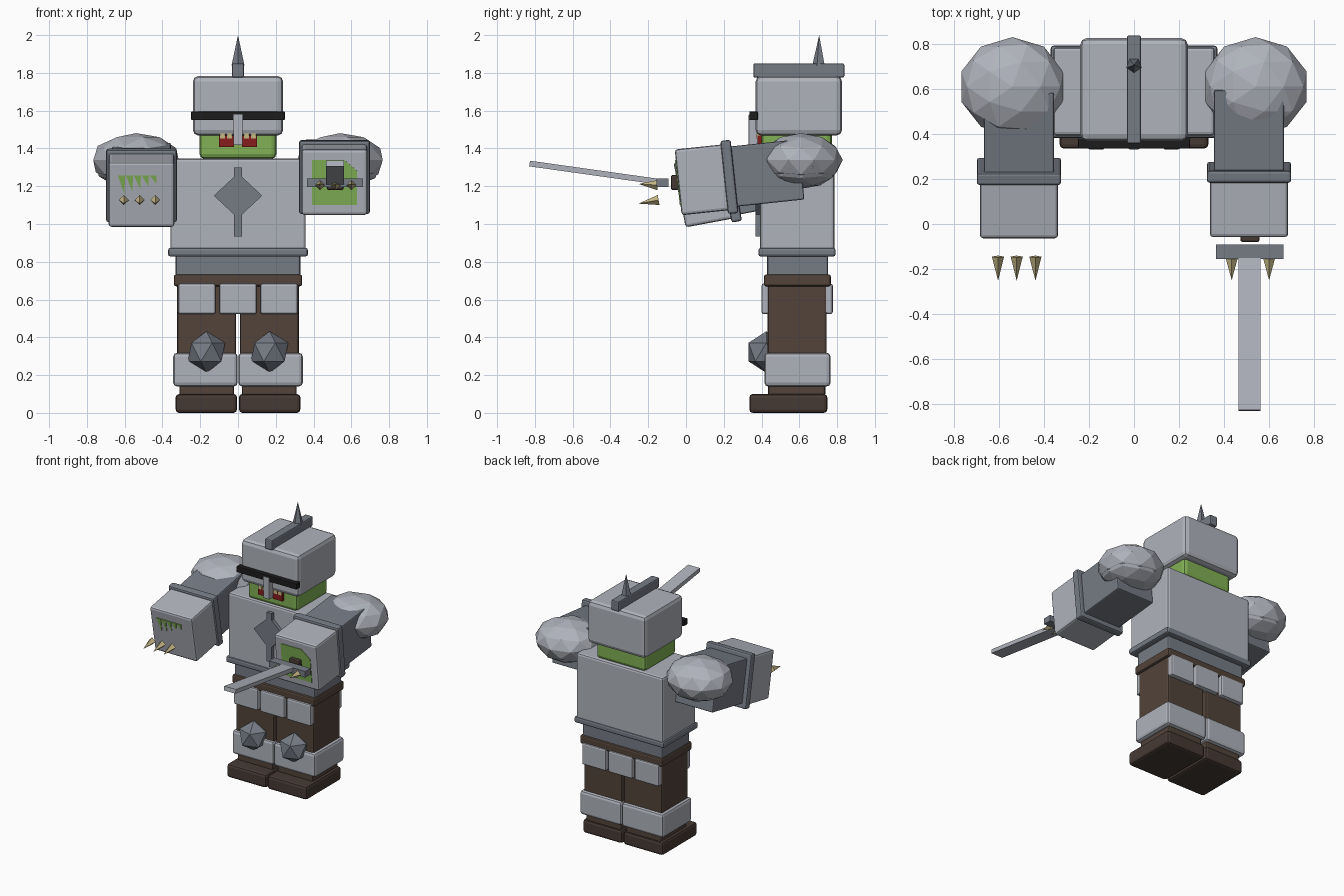
import bpy, bmesh, math
from mathutils import Matrix, Vector

if "Cube" in bpy.data.objects:
    bpy.data.objects.remove(bpy.data.objects["Cube"])


def material(name, r, g, b):
    m = bpy.data.materials.new(name)
    m.use_nodes = True
    m.diffuse_color = (r, g, b, 1)
    m.node_tree.nodes["Principled BSDF"].inputs["Base Color"].default_value = (r, g, b, 1)
    return m


STEEL = material("light steel", .43, .45, .50)
IRON = material("dark iron", .18, .20, .235)
GREEN = material("green skin", .22, .44, .09)
LEATHER = material("brown leather", .085, .057, .043)
BOOT = material("dark boot", .062, .042, .034)
BLACK = material("visor black", .012, .012, .012)
RED = material("dark red", .24, .012, .012)
BONE = material("bone", .56, .48, .24)


def finish(name, bm, mat, matrix=None, bevel=0):
    """Turn a bmesh into a flat-shaded object, with optional rounded edges."""
    if matrix:
        bm.transform(matrix)
    bmesh.ops.recalc_face_normals(bm, faces=bm.faces)
    mesh = bpy.data.meshes.new(name)
    bm.to_mesh(mesh)
    bm.free()
    mesh.materials.append(mat)
    ob = bpy.data.objects.new(name, mesh)
    bpy.context.collection.objects.link(ob)
    if bevel:
        mod = ob.modifiers.new("rounded edges", "BEVEL")
        mod.width, mod.segments = bevel, 2
    return ob


def box(name, mat, x, y, z, bevel=.012, matrix=None):
    """Box from (min, max) ranges."""
    bm = bmesh.new()
    bmesh.ops.create_cube(bm, size=1)
    for v in bm.verts:
        v.co = Vector([(r[0] + r[1]) / 2 + c * (r[1] - r[0]) for c, r in zip(v.co, (x, y, z))])
    return finish(name, bm, mat, matrix, bevel)


def ball(name, mat, centre, radii, detail):
    bm = bmesh.new()
    bmesh.ops.create_icosphere(bm, subdivisions=detail, radius=1)
    return finish(name, bm, mat, Matrix.Translation(centre) @ Matrix.Diagonal((*radii, 1)))


def cone(name, mat, base, tip, radius, sides):
    base, tip = Vector(base), Vector(tip)
    axis = tip - base
    bm = bmesh.new()
    bmesh.ops.create_cone(bm, cap_ends=True, segments=sides, radius1=radius, radius2=0, depth=axis.length)
    turn = axis.to_track_quat('Z', 'Y').to_matrix().to_4x4()
    return finish(name, bm, mat, Matrix.Translation((base + tip) / 2) @ turn)


def plate(name, mat, outline, front, depth, matrix=None):
    """Flat shape drawn in x and z, extruded backwards."""
    bm = bmesh.new()
    face = bm.faces.new([bm.verts.new((x, front, z)) for x, z in outline])
    new = bmesh.ops.extrude_face_region(bm, geom=[face])["geom"]
    bmesh.ops.translate(bm, vec=(0, depth, 0), verts=[g for g in new if isinstance(g, bmesh.types.BMVert)])
    return finish(name, bm, mat, matrix)


def sym(half):
    return (-half, half)


# Legs, boots and knee spikes
for side, s in (("left", 1), ("right", -1)):
    def span(a, b):
        return tuple(sorted((s * a, s * b)))
    box(side + "_boot", BOOT, span(.005, .33), (.335, .748), (0, .10), .018)
    box(side + "_ankle", LEATHER, span(.02, .31), (.435, .738), (.09, .15))
    box(side + "_shin_guard", STEEL, span(.002, .343), (.415, .765), (.14, .318), .02)
    box(side + "_leg", LEATHER, span(.01, .322), (.432, .745), (.30, .70))
    ball(side + "_knee_spike", IRON, (s * .167, .425, .322), (.11, .11, .11), 1)

# Hip plates, front and back
for where, y in (("front", (.40, .455)), ("back", (.72, .777))):
    for i in (-1, 0, 1):
        x = i * .218
        box(f"{where}_hip_plate", STEEL, (x - .099, x + .099), y, (.523, .685), .012)

# Belt, waist and chest
box("belt", LEATHER, sym(.34), (.413, .767), (.67, .733))
box("waist", IRON, sym(.33), (.43, .752), (.72, .84))
box("chest_rim", IRON, sym(.37), (.383, .792), (.828, .873))
box("chest", STEEL, sym(.358), (.393, .785), (.85, .1 + 1.247), .015)
w, d = .021, .128
plate("chest_emblem", IRON,
      [(-w, 1.30), (-w, 1.25), (-d, 1.15), (-w, 1.05), (-w, .935),
       (w, .935), (w, 1.05), (d, 1.15), (w, 1.25), (w, 1.30)], .367, .04)

# Head and helmet
box("jaw", GREEN, sym(.203), (.40, .772), (1.345, 1.50), .025)
box("helmet", STEEL, sym(.239), (.368, .826), (1.468, 1.784), .03)
box("visor_band", BLACK, sym(.248), (.335, .38), (1.55, 1.595), .004)
box("nose_guard", STEEL, sym(.025), (.332, .40), (1.418, 1.58), .004)
box("helmet_crest", IRON, sym(.031), (.357, .838), (1.775, 1.85), .008)
cone("helmet_spike", IRON, (0, .705, 1.84), (0, .705, 2), .036, 5)
for s in (-1, 1):
    box("mouth", RED, tuple(sorted((s * .022, s * .10))), (.378, .42), (1.408, 1.468), 0)
    for x in (.045, .082):
        box("tooth", BONE, (s * x - .014, s * x + .014), (.374, .42), (1.452, 1.478), 0)

# Shoulders and armoured arms, each tilted down about the shoulder
arms = {}
for side, s, pivot_z, tilt in (("left", 1, 1.288, 6), ("right", -1, 1.272, 10.5)):
    ball(side + "_shoulder_dome", STEEL, (s * .54, .61, 1.338), (.238, .22, .143), 2)
    ball(side + "_shoulder_underside", STEEL, (s * .54, .61, 1.305), (.22, .2, .118), 2)
    arm = Matrix.Translation((s * .511, .6, pivot_z)) @ Matrix.Rotation(math.radians(tilt), 4, 'X')
    arms[side] = arm
    box(side + "_upper_arm", IRON, sym(.155), (-.40, .01), sym(.16), .008, arm)
    box(side + "_cuff", IRON, sym(.187), (-.40, -.345), sym(.195), .012, arm)
    box(side + "_gauntlet", STEEL, sym(.174), (-.645, -.38), sym(.175), .015, arm)

# Skin showing at the ends of the gauntlets
plate("left_hand_skin", GREEN, [(-.12, -.12), (.12, -.12), (.12, .06), (.05, .12), (-.12, .12)],
      -.649, .008, arms["left"])
for i in range(5):
    x, drop = -.125 + i * .042, .10 - i * .014
    plate("right_hand_skin", GREEN, [(x, .105), (x + .038, .105), (x + .035, .105 - drop)],
          -.649, .008, arms["right"])

# Claws
for i in (-1, 0, 1):
    x = i * .083
    cone("right_claw", BONE, (x - .521, -.145, 1.127), (x - .521, -.252, 1.108), .027, 4)
    cone("left_claw", BONE, (x + .517, -.15, 1.206), (x + .517, -.25, 1.212), .027, 4)

# Sword
box("sword_handle", BOOT, (.472, .558), (-.08, 0), (1.18, 1.26), .01)
box("sword_guard", IRON, (.365, .663), (-.155, -.092), (1.195, 1.24), 0)
blade = Matrix.Translation((.513, -.13, 1.222)) @ Matrix.Rotation(math.radians(-8), 4, 'X')
box("sword_blade", STEEL, sym(.048), (-.705, 0), sym(.015), 0, blade)
